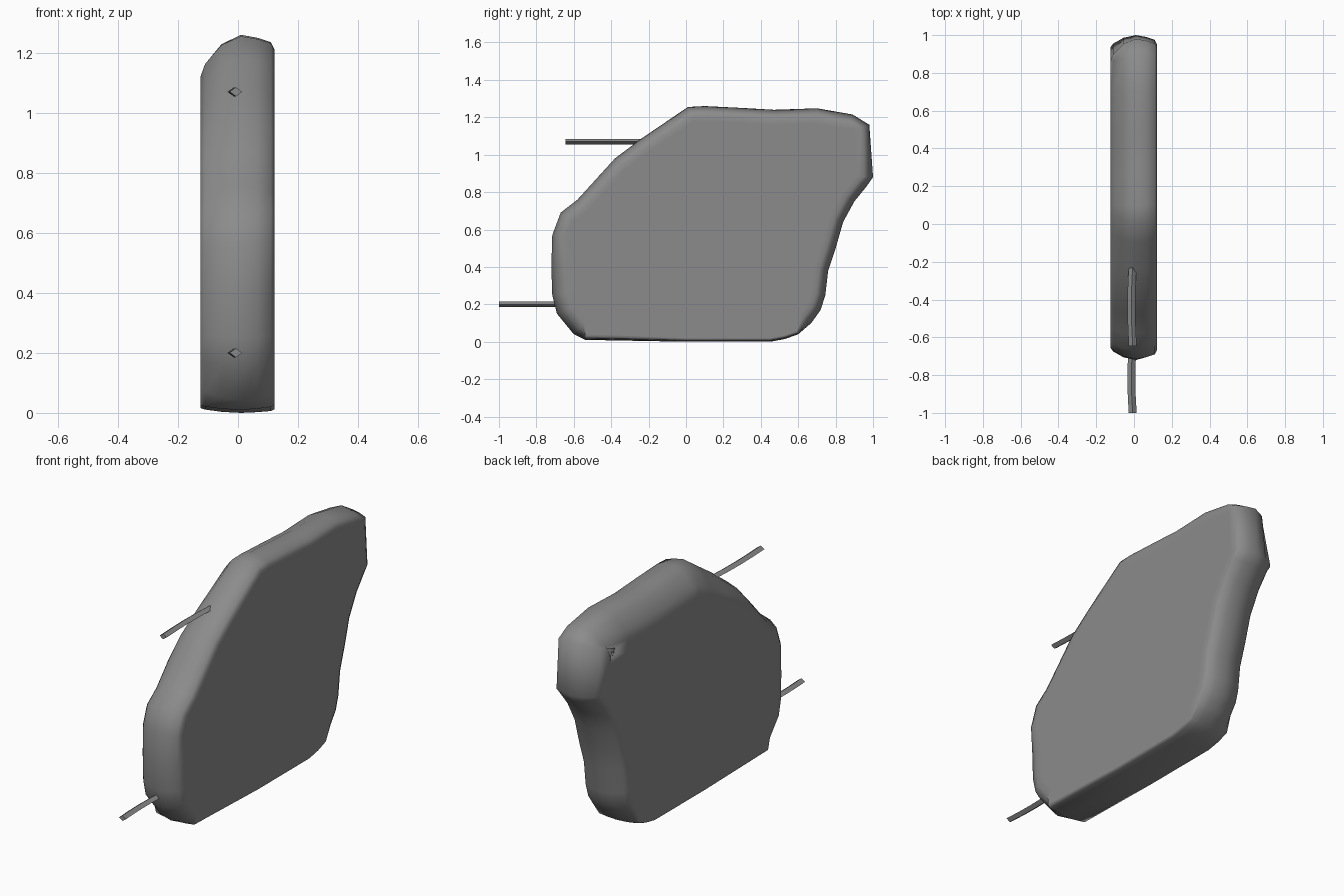
import bpy, bmesh, math
from mathutils import Vector

cube = bpy.data.objects.get("Cube")
if cube:
    bpy.data.objects.remove(cube, do_unlink=True)

grey = bpy.data.materials.new("stone grey")
grey.use_nodes = True
grey.diffuse_color = (0.26, 0.26, 0.26, 1)
bsdf = next(n for n in grey.node_tree.nodes if n.type == 'BSDF_PRINCIPLED')
bsdf.inputs["Base Color"].default_value = grey.diffuse_color
bsdf.inputs["Roughness"].default_value = 0.8


def loft(name, rings):
    """Skin a list of closed rings and cap both ends."""
    bm = bmesh.new()
    loops = [[bm.verts.new(p) for p in ring] for ring in rings]
    for a, b in zip(loops, loops[1:]):
        for i in range(len(a)):
            j = (i + 1) % len(a)
            bm.faces.new((a[i], a[j], b[j], b[i]))
    bm.faces.new(loops[0])
    bm.faces.new(loops[-1])
    bmesh.ops.recalc_face_normals(bm, faces=bm.faces)
    mesh = bpy.data.meshes.new(name)
    bm.to_mesh(mesh)
    bm.free()
    mesh.materials.append(grey)
    obj = bpy.data.objects.new(name, mesh)
    bpy.context.collection.objects.link(obj)
    return obj


# Slab outline (y, z), clockwise from the front edge
outline = [Vector(p) for p in (
    (-.72, .4), (-.715, .57), (-.67, .69), (-.58, .76), (-.48, .87), (-.38, .98),
    (-.24, 1.085), (-.1, 1.18), (.01, 1.255), (.1, 1.26), (.3, 1.25), (.47, 1.24),
    (.7, 1.248), (.89, 1.215), (.98, 1.16), (1, .88), (.965, .83), (.9, .75),
    (.84, .64), (.8, .5), (.76, .38), (.745, .25), (.72, .17), (.67, .1),
    (.6, .04), (.53, .015), (.45, 0), (0, 0), (-.54, .01), (-.6, .04),
    (-.69, .15), (-.715, .25))]


def slab_ring(x, inset):
    ring = []
    for i, p in enumerate(outline):
        t = (outline[(i + 1) % len(outline)] - outline[i - 1]).normalized()
        inward = Vector((t.y, -t.x))
        amount = inset
        if inward.y > 0.8:                      # underside stays nearly flat
            amount *= 0.25
        if x < 0:                               # upper rim falls away on this side
            amount *= 1 + 1.2 * max(0, p.y - 0.9) / 0.35
        elif p.x < -0.4 and p.y < 0.5:          # softer lower front corner
            amount *= 1.6
        q = p + inward * amount
        ring.append((x, q.x, q.y))
    return ring


# Cross-section of the rim: (x, inset)
rim = ((-.125, .1), (-.125, .065), (-.11, .045), (-.055, .014), (.01, 0),
       (.065, .01), (.11, .025), (.122, .05), (.122, .08))
slab = loft("slab_body", [slab_ring(x, d) for x, d in rim])
slab.data.shade_smooth()


# Slightly bent four-sided pegs on the front edge
def peg(name, tip, root, z):
    rings = []
    for k in range(5):
        f = k / 4
        x = -.007 - .007 * math.sin(math.pi * f)
        y = tip + (root - tip) * f
        rings.append([(x + .021 * math.cos(a), y, z + .015 * math.sin(a))
                      for a in (i * math.pi / 2 for i in range(4))])
    loft(name, rings)


peg("upper_peg", -.645, -.22, 1.07)
peg("lower_peg", -1, -.64, .2)
